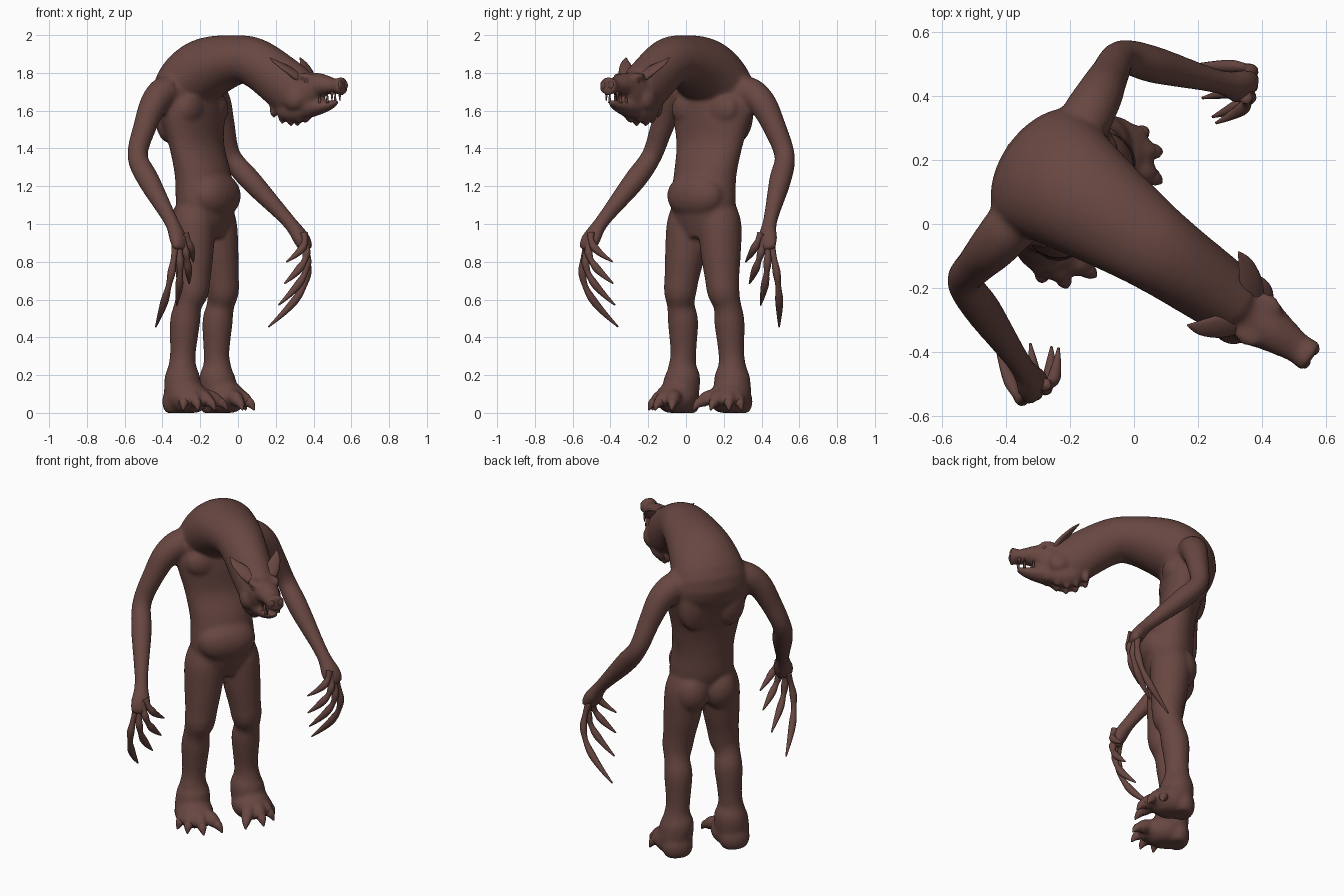
import bpy, bmesh, math
from mathutils import Vector, Matrix

cube = bpy.data.objects.get("Cube")
if cube:
    bpy.data.objects.remove(cube)

# Parts are modelled facing -y, then turned to the final stance
STANCE = Matrix.Translation((-.17, .09, 0)) @ Matrix.Rotation(math.radians(55), 4, 'Z')

hide = bpy.data.materials.new("dark brown hide")
hide.use_nodes = True
hide.diffuse_color = (.14, .063, .053, 1)
shader = hide.node_tree.nodes["Principled BSDF"]
shader.inputs["Base Color"].default_value = hide.diffuse_color
shader.inputs["Roughness"].default_value = .8


def catmull(a, b, c, d, t):
    """Smooth curve from b to c."""
    leave, arrive = (c - a) / 2, (d - b) / 2
    bend = b - c
    return b + t * leave + t * t * (t - 1) * (leave + arrive + 2 * bend) - t * t * (leave + bend)


def tube(bm, stations, side=1, sides=20, steps=5):
    """Sweep ellipses along stations of (sideways, forward, up, half width, half depth)."""
    pts = [Vector((s[0] * side, -s[1], s[2], s[3], s[-1])) for s in stations]
    pts = [pts[0], *pts, pts[-1]]
    path = [catmull(*pts[i:i + 4], k / steps) for i in range(len(pts) - 3) for k in range(steps)]
    path.append(pts[-1])
    rings = []
    for i, point in enumerate(path):
        ahead, behind = path[min(i + 1, len(path) - 1)], path[max(i - 1, 0)]
        tangent = (ahead - behind).to_3d().normalized()
        across = Vector((1, 0, 0))
        across = (across - tangent * across.dot(tangent)).normalized()
        normal = across.cross(tangent)
        centre, wide, deep = point.to_3d(), point[3], point[4]
        angles = [math.tau * k / sides for k in range(sides)]
        rings.append([bm.verts.new(centre + across * wide * math.cos(a) + normal * deep * math.sin(a))
                      for a in angles])
    for lower, upper in zip(rings, rings[1:]):
        for k in range(sides):
            bm.faces.new((lower[k - 1], lower[k], upper[k], upper[k - 1]))
    bm.faces.new(rings[0])
    bm.faces.new(rings[-1])


def lump(bm, centre, radii, side=1):
    """Ellipsoid of muscle or bone at (sideways, forward, up)."""
    sideways, forward, up = centre
    place = Matrix.Translation((sideways * side, -forward, up)) @ Matrix.Diagonal((*radii, 1))
    bmesh.ops.create_uvsphere(bm, u_segments=20, v_segments=12, radius=1, matrix=place)


def finish(name, bm, mirror=True):
    """Turn the mesh into a smooth object resting on the ground."""
    bmesh.ops.recalc_face_normals(bm, faces=bm.faces[:])
    for vert in bm.verts:
        vert.co.z = max(vert.co.z, 0)
    for face in bm.faces:
        face.smooth = True
    mesh = bpy.data.meshes.new(name)
    bm.to_mesh(mesh)
    bm.free()
    mesh.materials.append(hide)
    part = bpy.data.objects.new(name, mesh)
    bpy.context.collection.objects.link(part)
    part.matrix_world = STANCE
    if mirror:
        part.modifiers.new("Mirror", 'MIRROR')
    return part


def toe_paths(reach, radii):
    """Fan of toes around the ankle, longer towards the inside of the foot."""
    for i in range(4):
        angle, length = math.radians(25 + 31 * i), .12 + .025 * i
        yield [(.17 + length * k * math.cos(angle), length * k * math.sin(angle), up, radius)
               for (k, up), radius in zip(reach, radii)]


# Torso, arched neck, head and snout as (forward, up, half width, half depth)
spine = [(0, .93, .15, .09), (0, 1.1, .185, .14), (-.02, 1.26, .18, .13), (-.06, 1.42, .2, .11),
         (-.09, 1.6, .24, .135), (-.12, 1.72, .22, .155), (0, 1.82, .19, .165), (.21, 1.87, .15, .13),
         (.35, 1.84, .13, .13), (.58, 1.7, .11, .14), (.67, 1.71, .09, .11), (.74, 1.735, .07, .065),
         (.83, 1.73, .05, .04), (.86, 1.73, .05, .045), (.89, 1.73, .058, .053)]
lower_jaw = [(.56, 1.63, .09, .08), (.7, 1.62, .065, .05), (.8, 1.63, .04, .025), (.85, 1.65, .02, .01)]

# Limbs as (sideways, forward, up, half width, half depth)
arm = [(.1, -.1, 1.68, .1), (.2, -.12, 1.7, .085), (.29, -.13, 1.64, .075), (.36, -.14, 1.52, .062),
       (.43, -.14, 1.36, .054), (.47, -.04, 1.23, .058), (.54, .15, 1.02, .038),
       (.57, .22, .92, .056, .04), (.59, .24, .86, .045, .025)]
leg = [(.08, -.01, 1.12, .09), (.1, -.01, 1, .115), (.115, 0, .85, .107), (.13, .01, .72, .092),
       (.14, .01, .64, .086), (.15, -.01, .57, .073), (.15, -.03, .48, .08), (.155, -.04, .32, .068),
       (.16, -.04, .25, .074), (.16, -.04, .19, .094), (.17, -.03, .1, .1)]
masses = {
    "foot": ((.17, 0, .08), (.11, .12, .09)),
    "heel": ((.17, -.07, .06), (.09, .07, .09)),
    "knee": ((.14, .06, .66), (.05, .04, .06)),
    "buttock": ((.08, -.07, 1), (.1, .09, .12)),
    "belly": ((.01, .07, 1.15), (.16, .1, .12)),
    "chest": ((.1, -.02, 1.61), (.11, .06, .09)),
    "shoulder_blade": ((.11, -.17, 1.6), (.09, .06, .17)),
    "brow": ((.06, .68, 1.78), (.03, .05, .02)),
    "cheek": ((.08, .62, 1.66), (.04, .06, .06)),
    "jowl": ((.03, .58, 1.6), (.06, .1, .06)),
}

body = bmesh.new()
for sweep in (spine, lower_jaw):
    tube(body, [(0, *station) for station in sweep], sides=32)
for side in (1, -1):
    tube(body, arm, side)
    tube(body, leg, side)
    for centre, radii in masses.values():
        lump(body, centre, radii, side)
    for toe in toe_paths(((.3, .08), (.65, .08), (.9, .05)), (.045, .04, .03)):
        tube(body, toe, side)
    # Ragged beard folds along the jaw
    for i in range(5):
        lump(body, (.03, .46 + .055 * i, 1.61 - .045 * math.sin(.8 * i)), (.03, .02, .05), side)
skin = finish("body", body, mirror=False)
blend = skin.modifiers.new("Blend parts", 'REMESH')
blend.mode = 'VOXEL'
blend.voxel_size = .011
blend.use_smooth_shade = True
relax = skin.modifiers.new("Relax", 'SMOOTH')
relax.iterations = 8

# Long curled fingers, from the thumb outwards, swollen at the joints
for i, name in enumerate(("thumb", "inner_finger", "middle_finger", "outer_finger")):
    knuckle = Vector((.55 + .015 * i, .25 - .01 * i, .95 - .02 * i))
    tip = Vector((.43 + .01 * i * i, .22 - .02 * i * i, .8 - .115 * i))
    bow = Vector((1, 1, 0)) * (tip - knuckle).length * .14
    count = 4 + 2 * (i > 0)
    stations = []
    for k in range(count + 1):
        t = k / count
        radius = .004 if k == count else .015 if k % 2 else .021
        stations.append((*(knuckle.lerp(tip, t) + bow * math.sin(math.pi * t)), radius))
    finger = bmesh.new()
    tube(finger, stations, sides=12, steps=4)
    finish(name, finger)

# Toe claws
claws = bmesh.new()
for claw in toe_paths(((.7, .07), (.95, .05), (1.1, .015)), (.03, .024, .004)):
    tube(claws, claw, sides=12)
finish("toe_claws", claws)

# Swept back pointed ears
ears = bmesh.new()
tube(ears, [(.05, .64, 1.77, .03, .02), (.08, .6, 1.81, .04, .016),
            (.12, .55, 1.85, .026, .01), (.14, .51, 1.88, .003)], sides=14)
finish("ears", ears)

# Eyes and nostril rims
for name, centre, radii in (("eyes", (.066, .7, 1.755), (.013, .016, .011)),
                            ("nostrils", (.025, .885, 1.735), (.016, .01, .022))):
    bead = bmesh.new()
    lump(bead, centre, radii)
    finish(name, bead)

# Fangs, two rising from the jaw and one hanging from the snout
fangs = bmesh.new()
for forward, root, tip in ((.81, 1.64, 1.7), (.76, 1.64, 1.7), (.84, 1.7, 1.65)):
    tube(fangs, [(.035, forward, root, .009), (.037, forward, tip, .002)], sides=8)
finish("fangs", fangs)
